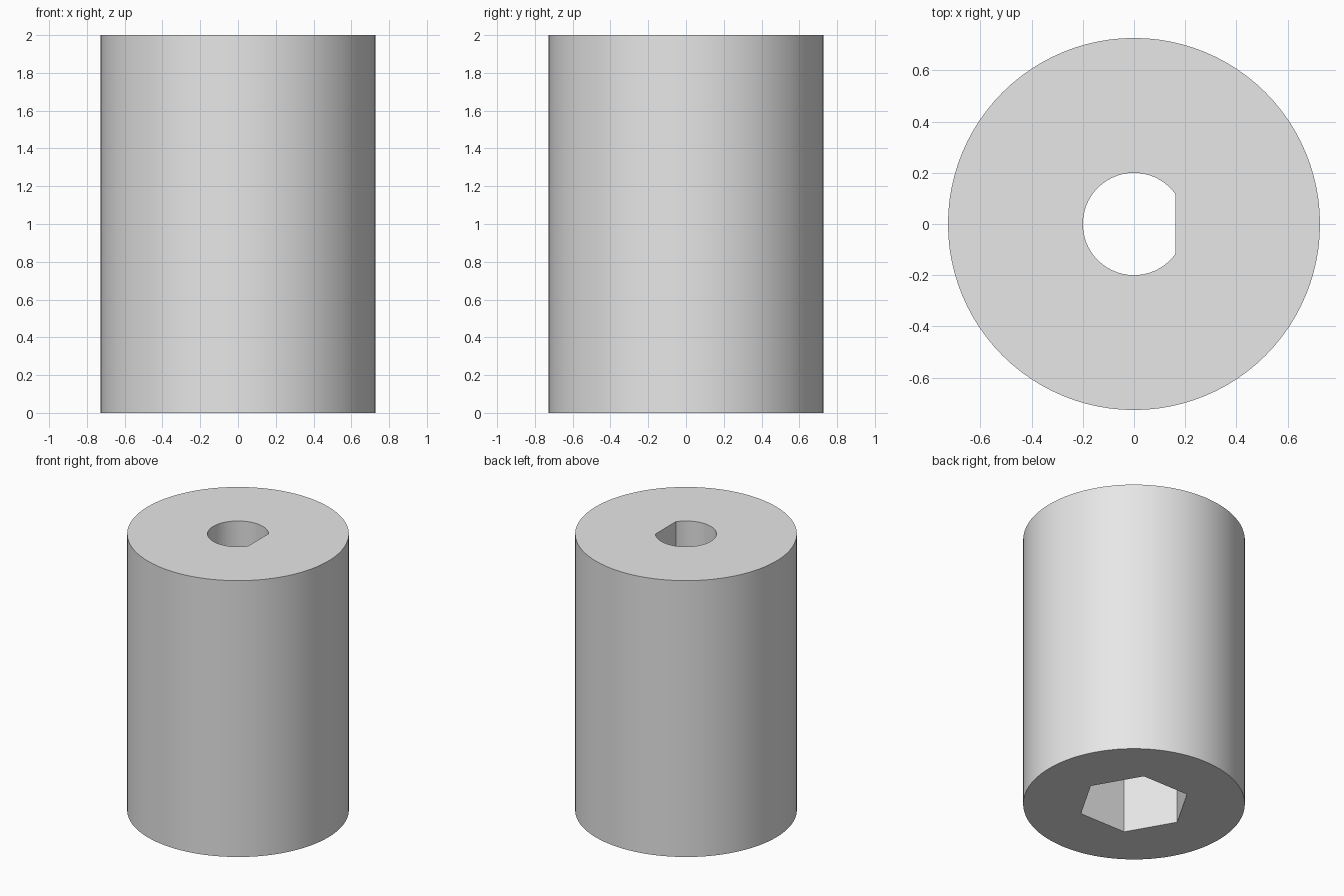
import bpy, bmesh
from math import cos, sin, pi, acos, radians

cube = bpy.data.objects.get("Cube")
if cube:
    bpy.data.objects.remove(cube, do_unlink=True)

HEIGHT, RADIUS = 2.0, 0.727
SHAFT_RADIUS, FLAT_X = 0.2, 0.163
HEX_RADIUS, HEX_DEPTH = 0.37, 1.0


def arc(radius, count, start=0.0, sweep=2 * pi, closed=True):
    """Points along a circle or, when not closed, an arc with both ends."""
    steps = count if closed else count - 1
    return [(radius * cos(start + sweep * i / steps),
             radius * sin(start + sweep * i / steps)) for i in range(count)]


def ring(bm, points, z):
    """Closed loop of edges at one height."""
    verts = [bm.verts.new((x, y, z)) for x, y in points]
    return [bm.edges.new((a, b)) for a, b in zip(verts, verts[1:] + verts[:1])]


# Profiles: round outside, D-shaped shaft bore, hexagonal socket
flat_angle = acos(FLAT_X / SHAFT_RADIUS)
outside = arc(RADIUS, 96)
bore = arc(SHAFT_RADIUS, 48, flat_angle, 2 * (pi - flat_angle), closed=False)
socket = arc(HEX_RADIUS, 6)

bm = bmesh.new()
outer_low, outer_top = ring(bm, outside, 0), ring(bm, outside, HEIGHT)
bore_low, bore_top = ring(bm, bore, HEX_DEPTH), ring(bm, bore, HEIGHT)
hex_low, hex_top = ring(bm, socket, 0), ring(bm, socket, HEX_DEPTH)

# Walls
for low, top in ((outer_low, outer_top), (bore_low, bore_top), (hex_low, hex_top)):
    bmesh.ops.bridge_loops(bm, edges=low + top)

# Top face, bottom face and socket ceiling, each with its opening
for rim, hole in ((outer_top, bore_top), (outer_low, hex_low), (hex_top, bore_low)):
    bmesh.ops.triangle_fill(bm, edges=rim + hole, use_beauty=True)
bmesh.ops.recalc_face_normals(bm, faces=bm.faces)

mesh = bpy.data.meshes.new("shaft_coupler")
bm.to_mesh(mesh)
bm.free()
coupler = bpy.data.objects.new("shaft_coupler", mesh)
bpy.context.collection.objects.link(coupler)

# Plain grey material
grey = bpy.data.materials.new("light grey")
grey.use_nodes = True
color = (0.8, 0.8, 0.8, 1.0)
grey.diffuse_color = color
grey.node_tree.nodes["Principled BSDF"].inputs["Base Color"].default_value = color
mesh.materials.append(grey)

# Smooth round walls, sharp rims and flats
bpy.ops.object.select_all(action='DESELECT')
coupler.select_set(True)
bpy.context.view_layer.objects.active = coupler
bpy.ops.object.shade_smooth_by_angle(angle=radians(25))
